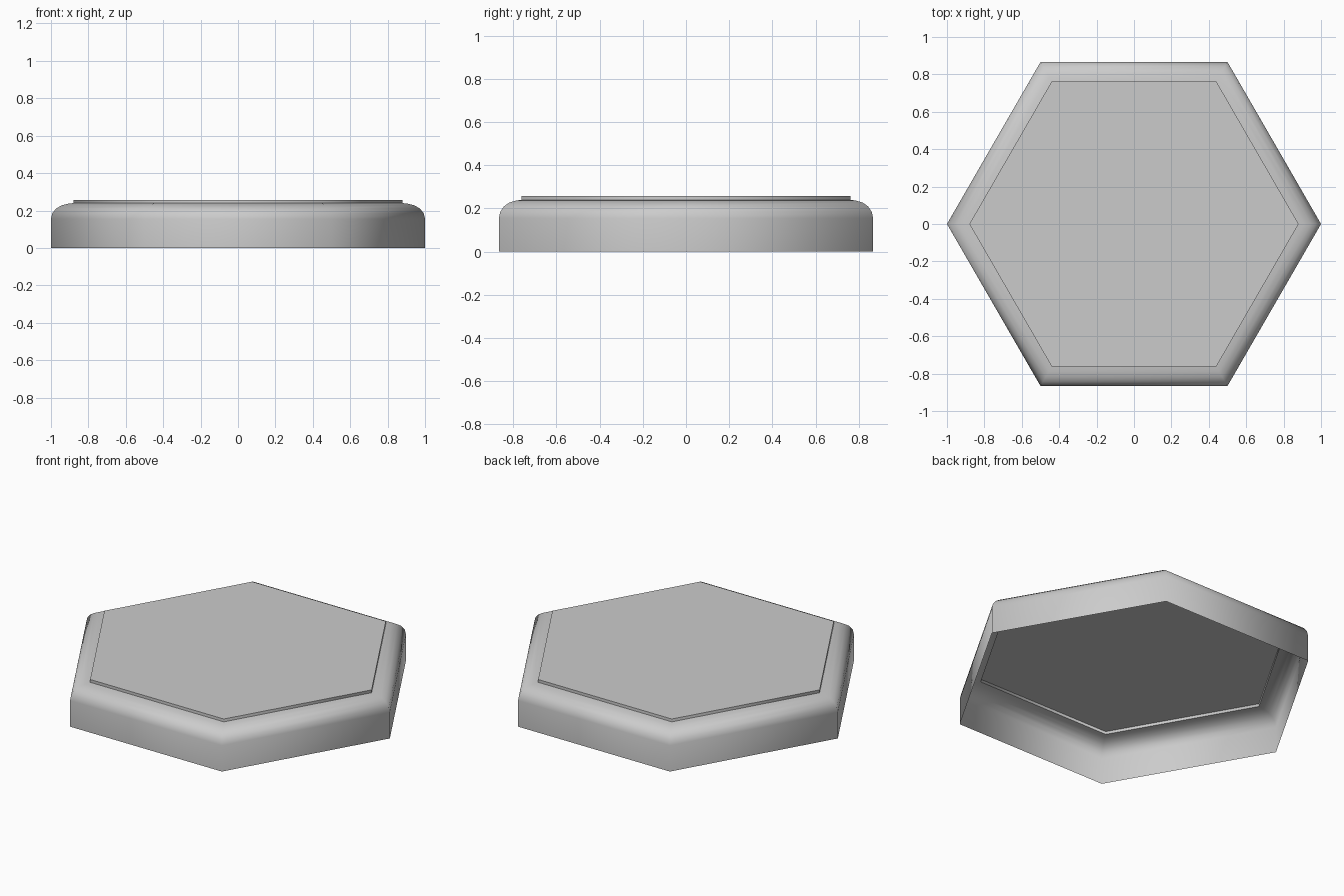
import bpy, bmesh, math

if "Cube" in bpy.data.objects:
    bpy.data.objects.remove(bpy.data.objects["Cube"])

# Profile (corner radius, height): wall, rounded shoulder, raised lip
profile = [(1.0, 0.0), (1.0, 0.155), (0.993, 0.185), (0.973, 0.21),
           (0.945, 0.227), (0.91, 0.236), (0.88, 0.24), (0.88, 0.257)]
SIDES = 6

bm = bmesh.new()
rings = [[bm.verts.new((r * math.cos(math.tau * i / SIDES),
                        r * math.sin(math.tau * i / SIDES), z))
          for i in range(SIDES)] for r, z in profile]

# Side shell, open underneath
for low, high in zip(rings, rings[1:]):
    for i in range(SIDES):
        j = (i + 1) % SIDES
        bm.faces.new((low[i], low[j], high[j], high[i]))

# Flat top panel
bm.faces.new(rings[-1])

mesh = bpy.data.meshes.new("hexagonal_tile")
bm.to_mesh(mesh)
bm.free()
tile = bpy.data.objects.new("hexagonal_tile", mesh)
bpy.context.collection.objects.link(tile)

# Soft around the hexagon, crisp at the lip
bpy.context.view_layer.objects.active = tile
tile.select_set(True)
bpy.ops.object.shade_smooth_by_angle(angle=math.radians(65))
